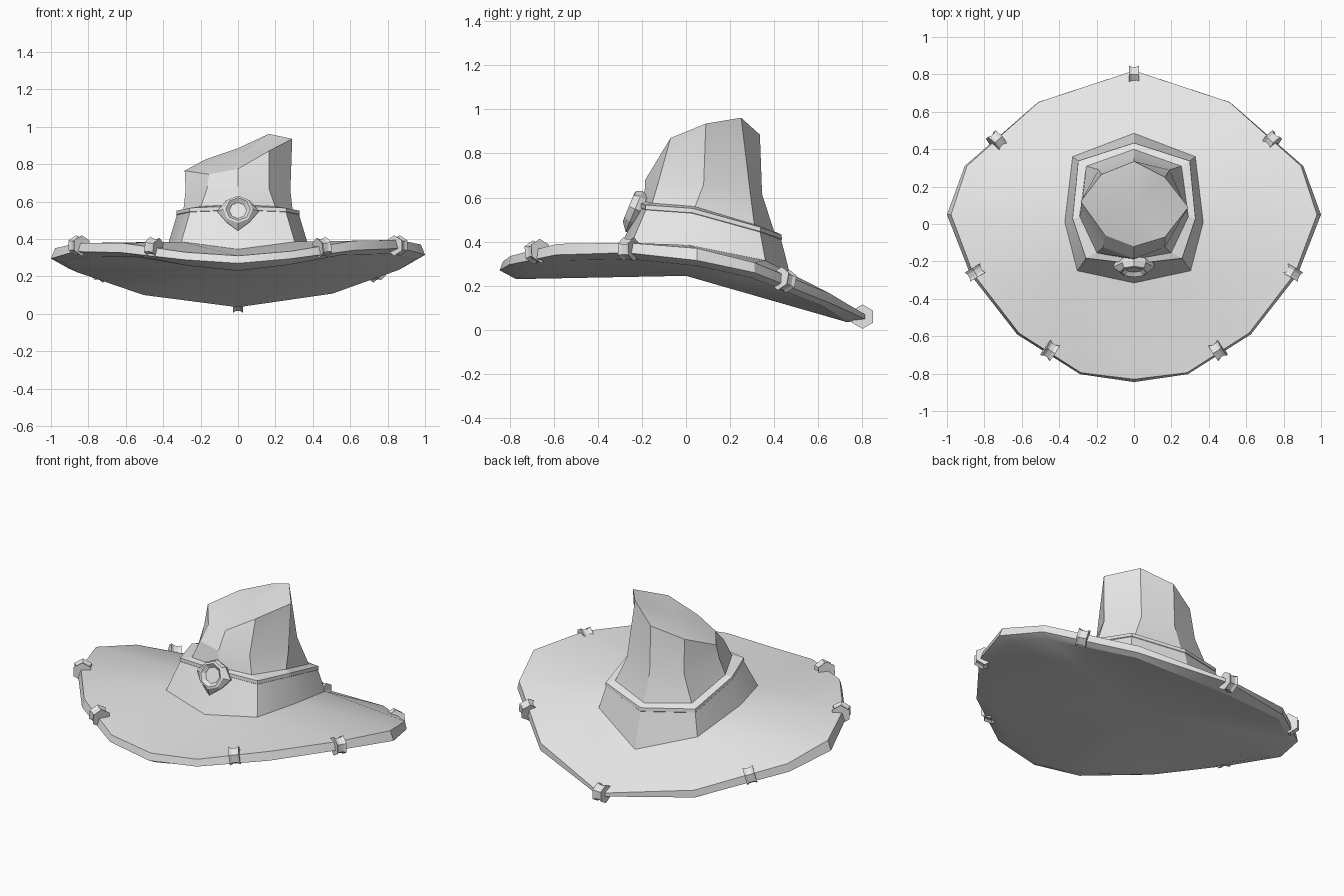
import bpy, bmesh, math
from mathutils import Vector, Matrix

old = bpy.data.objects.get("Cube")
if old:
    bpy.data.objects.remove(old)

gray = bpy.data.materials.new("light_gray")
gray.use_nodes = True
gray.diffuse_color = (0.8, 0.8, 0.8, 1)
gray.node_tree.nodes["Principled BSDF"].inputs["Base Color"].default_value = (0.8, 0.8, 0.8, 1)


def finish(name, bm, smooth=True):
    """Turn a bmesh into a named, coloured object."""
    bmesh.ops.recalc_face_normals(bm, faces=bm.faces)
    mesh = bpy.data.meshes.new(name)
    bm.to_mesh(mesh)
    bm.free()
    mesh.materials.append(gray)
    ob = bpy.data.objects.new(name, mesh)
    bpy.context.collection.objects.link(ob)
    if smooth:
        bpy.ops.object.select_all(action='DESELECT')
        ob.select_set(True)
        bpy.context.view_layer.objects.active = ob
        bpy.ops.object.shade_smooth_by_angle(angle=math.radians(25))
    return ob


def full(half, drop=0.0):
    """Mirror a front-to-back half outline into a closed ring, its right side sagging a little."""
    return half + [(-x, y, z - drop * x) for x, y, z in half[-2:0:-1]]


def scaled(ring, k, dz=0.0):
    return [(x * k, 0.1 + (y - 0.1) * k, z + dz) for x, y, z in ring]


def loft(bm, rings, closed=False):
    loops = [[bm.verts.new(p) for p in r] for r in rings]
    pairs = list(zip(loops, loops[1:]))
    if closed:
        pairs.append((loops[-1], loops[0]))
    for a, b in pairs:
        n = len(a)
        for i in range(n):
            j = (i + 1) % n
            bm.faces.new((a[i], a[j], b[j], b[i]))
    return loops


def fan(bm, loop, point):
    c = bm.verts.new(point)
    for i, v in enumerate(loop):
        bm.faces.new((v, loop[(i + 1) % len(loop)], c))


def stitch(bm, a, b):
    """Join two rings with different counts, advancing by angle."""
    def angles(loop):
        return [math.atan2(v.co.x, 0.05 - v.co.y) % math.tau for v in loop] + [math.tau]
    ta, tb = angles(a), angles(b)
    i = j = 0
    while i < len(a) or j < len(b):
        va, vb = a[i % len(a)], b[j % len(b)]
        if j == len(b) or (i < len(a) and ta[i + 1] <= tb[j + 1]):
            i += 1
            bm.faces.new((va, a[i % len(a)], vb))
        else:
            j += 1
            bm.faces.new((va, b[j % len(b)], vb))


# Brim: drooping rim with a sloped edge and a shallow underside
rim_top = full([(0, -.83, .31), (.284, -.795, .335), (.615, -.583, .39), (.86, -.265, .395),
                (.978, .05, .37), (.893, .31, .305), (.51, .652, .165), (0, .82, .065)], .02)
rim_low = full([(0, -.845, .27), (.288, -.803, .295), (.625, -.59, .34), (.875, -.27, .35),
                (1, .05, .315), (.905, .31, .26), (.512, .652, .122), (0, .82, .045)], .02)
under = full([(0, -.77, .23), (.26, -.72, .26), (.56, -.53, .315), (.80, -.25, .32),
              (.94, .05, .29), (.86, .30, .235), (.505, .62, .108), (0, .73, .035)], .015)
base = full([(0, -.315, .345), (.303, -.25, .385), (.37, .01, .385), (.328, .36, .315), (0, .485, .2)])

bm = bmesh.new()
loops = loft(bm, [rim_top, rim_low, under])
fan(bm, loops[-1], (0, 0, .245))
inner = [bm.verts.new(p) for p in base]
stitch(bm, loops[0], inner)
finish("brim", bm)

# Crown: flared skirt, straight upper part, slanted lopsided top
skirt_top = full([(0, -.21, .56), (.255, -.18, .55), (.325, .03, .535), (.295, .335, .45), (0, .43, .415)])
neck = full([(0, -.19, .58), (.2, -.155, .57), (.292, .04, .555), (.255, .31, .475), (0, .4, .445)])
middle = full([(0, -.185, .68), (.165, -.125, .67), (.28, .08, .66), (.19, .29, .63), (0, .345, .615)])
top = [(0, -.12, .775), (.165, -.07, .87), (.29, .09, .935), (.165, .25, .962),
       (0, .335, .885), (-.175, .265, .825), (-.285, .12, .765), (-.155, -.06, .745)]
bm = bmesh.new()
loops = loft(bm, [base, skirt_top, neck, middle, top])
fan(bm, loops[-1], (0, .11, .85))
finish("crown", bm)

# Thin band around the crown
bm = bmesh.new()
loft(bm, [scaled(skirt_top, .99, -.012), scaled(skirt_top, 1.015, -.004), scaled(skirt_top, 1.01, .016),
          scaled(neck, .98, .005)], closed=True)
finish("hat_band", bm, smooth=False)


# Buckle: octagonal ring with side and bottom points and a recessed centre
def octagon(r, depth, point=0.0):
    ring = []
    for i in range(8):
        a = i * math.pi / 4
        k = r + (point if i in (0, 4, 6) else 0)
        ring.append((k * math.cos(a), k * math.sin(a), depth))
    return ring


bm = bmesh.new()
loops = loft(bm, [octagon(.08, -.035, .02), octagon(.088, -.005, .025), octagon(.078, .022),
                  octagon(.066, .026), octagon(.046, .006)])
bm.faces.new(loops[-1])
bm.faces.new(loops[0][::-1])
buckle = finish("buckle", bm, smooth=False)
out = Vector((0, -.92, .38)).normalized()
side = Vector((1, 0, 0))
buckle.matrix_world = (Matrix.Translation((0, -.235, .55))
                       @ Matrix((side, out.cross(side), out)).transposed().to_4x4())


# Rim clips: waisted hexagonal sleeves along the edge
def clip(name, pos, tangent):
    t = Vector(tangent).normalized()
    outward = t.cross(Vector((0, 0, 1))).normalized()
    up = outward.cross(t)
    bm = bmesh.new()
    rings = []
    for along, r in ((-.028, .055), (-.012, .046), (.012, .046), (.028, .055)):
        rings.append([Vector(pos) + t * along
                      + outward * (r * math.sin(k * math.pi / 3))
                      + up * (r * math.cos(k * math.pi / 3)) for k in range(6)])
    loops = loft(bm, rings)
    bm.faces.new(loops[0][::-1])
    bm.faces.new(loops[-1])
    finish(name, bm, smooth=False)


clip("back_clip", (0, .80, .06), (-1, 0, 0))
spots = [("front", (.45, -.675, .355), (.33, .21, .05)),
         ("side", (.85, -.26, .365), (.19, .32, 0)),
         ("rear", (.735, .443, .226), (-.39, .34, -.14))]
for label, (x, y, z), (tx, ty, tz) in spots:
    clip("left_" + label + "_clip", (x, y, z), (tx, ty, tz))
    clip("right_" + label + "_clip", (-x, y, z), (tx, -ty, -tz))
